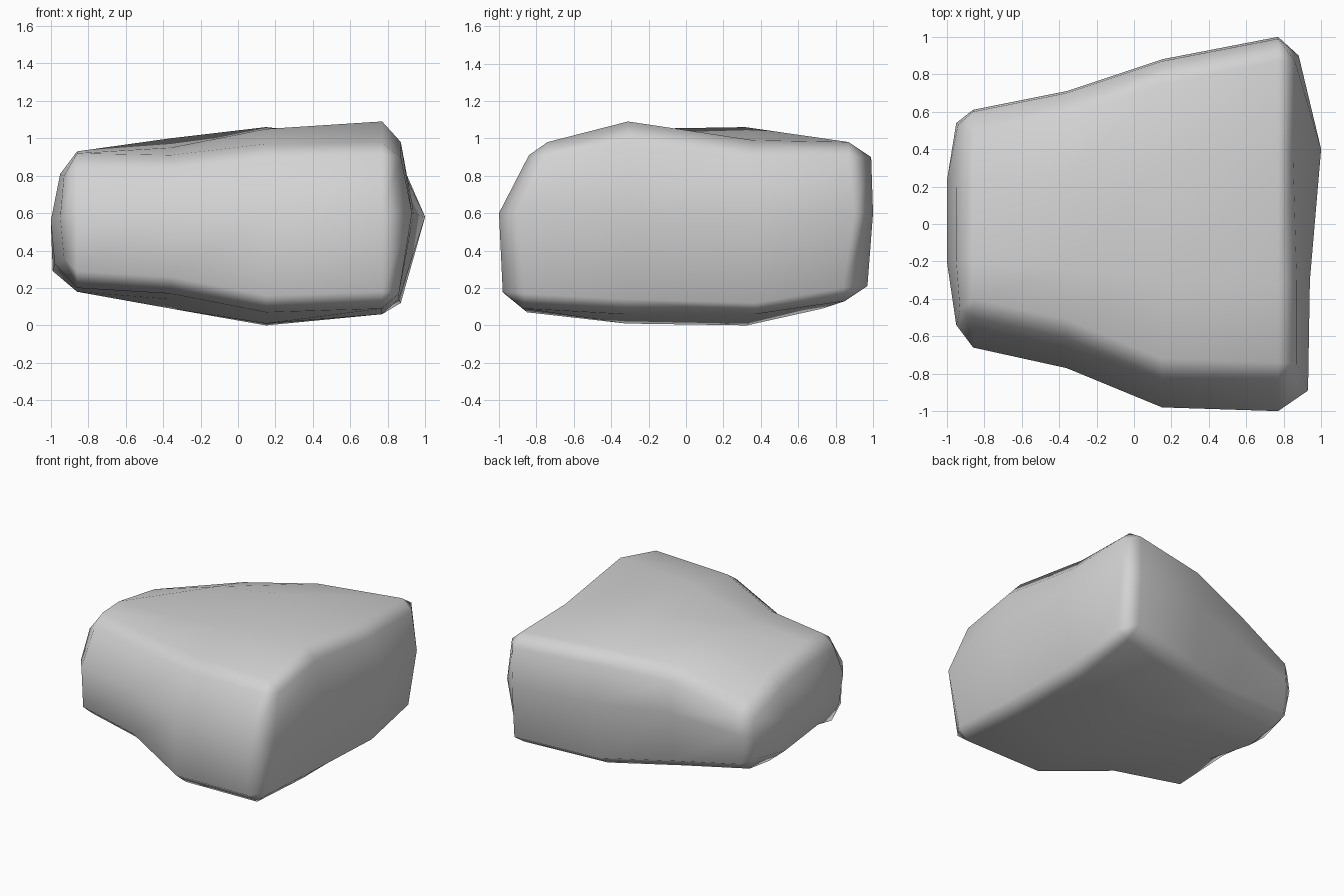
import bpy
import bmesh

cube = bpy.data.objects.get("Cube")
if cube:
    bpy.data.objects.remove(cube, do_unlink=True)

MID = 0.6          # height of the widest line around the rock

# Stone material
stone = bpy.data.materials.new("stone_grey")
stone.use_nodes = True
grey = (0.65, 0.65, 0.65, 1)
stone.diffuse_color = grey
stone.node_tree.nodes["Principled BSDF"].inputs["Base Color"].default_value = grey

# Slices along x: x, front y, back y, back middle height,
# top heights and bottom heights (front to back)
slices = [
    (-0.86, -0.66, 0.61, 0.52, (0.92, 0.93, 0.86, 0.74), (0.20, 0.26, 0.18, 0.21)),
    (-0.36, -0.77, 0.71, MID, (0.91, 0.95, 1.00, 0.91), (0.17, 0.14, 0.09, 0.14)),
    (0.15, -0.98, 0.88, MID, (0.97, 1.05, 1.06, 0.97), (0.07, 0.01, 0.00, 0.09)),
    (0.77, -1.00, 1.00, MID, (0.98, 1.09, 0.99, 0.98), (0.09, 0.06, 0.06, 0.13)),
]

# End caps: bottom, middle and top rows, each from front to back
left_cap = [
    [(-0.93, -0.52, 0.36), (-0.98, -0.20, 0.33), (-0.99, 0.22, 0.29), (-0.94, 0.50, 0.32)],
    [(-0.95, -0.54, 0.58), (-1.00, -0.20, 0.56), (-1.00, 0.23, 0.54), (-0.95, 0.54, 0.50)],
    [(-0.93, -0.46, 0.80), (-0.95, -0.20, 0.81), (-0.95, 0.20, 0.75), (-0.94, 0.53, 0.63)],
]
right_cap = [
    [(0.86, -0.86, 0.17), (0.86, -0.32, 0.14), (0.87, 0.37, 0.12), (0.85, 0.84, 0.20)],
    [(0.93, -0.89, 0.60), (0.94, -0.30, 0.60), (1.00, 0.40, 0.58), (0.88, 0.90, 0.60)],
    [(0.87, -0.75, 0.90), (0.87, -0.31, 0.98), (0.85, 0.36, 0.89), (0.86, 0.87, 0.90)],
]


def slice_points(x, front, back, back_mid, top, low):
    """Closed outline with chamfered corners, starting at the front middle."""
    outline = [
        (front, MID), (front + 0.16, top[0] - 0.07), (front + 0.26, top[0]),
        (front * 0.31, top[1]), (back * 0.36, top[2]),
        (back - 0.13, top[3]), (back - 0.01, top[3] - 0.08), (back, back_mid),
        (back - 0.03, low[3] + 0.08), (back - 0.15, low[3]),
        (back * 0.37, low[2]), (front * 0.33, low[1]),
        (front + 0.13, low[0]), (front + 0.02, low[0] + 0.09),
    ]
    return [(x, y, z) for y, z in outline]


bm = bmesh.new()


def skin(ring_a, ring_b):
    """Join two rings, using triangles where a corner vertex repeats."""
    for i in range(len(ring_a)):
        j = (i + 1) % len(ring_a)
        corners = [ring_a[i], ring_a[j], ring_b[j], ring_b[i]]
        bm.faces.new(list(dict.fromkeys(corners)))


def add_cap(rows):
    """Make the grid of an end face and return its border as a ring."""
    low, mid, top = [[bm.verts.new(p) for p in row] for row in rows]
    for a, b in ((low, mid), (mid, top)):
        for i in range(3):
            bm.faces.new((a[i], a[i + 1], b[i + 1], b[i]))
    return [mid[0], top[0], top[0], top[1], top[2], top[3], top[3],
            mid[3], low[3], low[3], low[2], low[1], low[0], low[0]]


# Rock body: cap, slices, cap
rings = [add_cap(left_cap)]
rings += [[bm.verts.new(p) for p in slice_points(*s)] for s in slices]
rings.append(add_cap(right_cap))
for a, b in zip(rings, rings[1:]):
    skin(a, b)
bmesh.ops.recalc_face_normals(bm, faces=bm.faces)
for face in bm.faces:
    face.smooth = True

mesh = bpy.data.meshes.new("rock")
bm.to_mesh(mesh)
bm.free()
mesh.materials.append(stone)
rock = bpy.data.objects.new("rock", mesh)
bpy.context.collection.objects.link(rock)

# Soft shading led by the broad faces
rock.modifiers.new("weighted_normals", "WEIGHTED_NORMAL")
